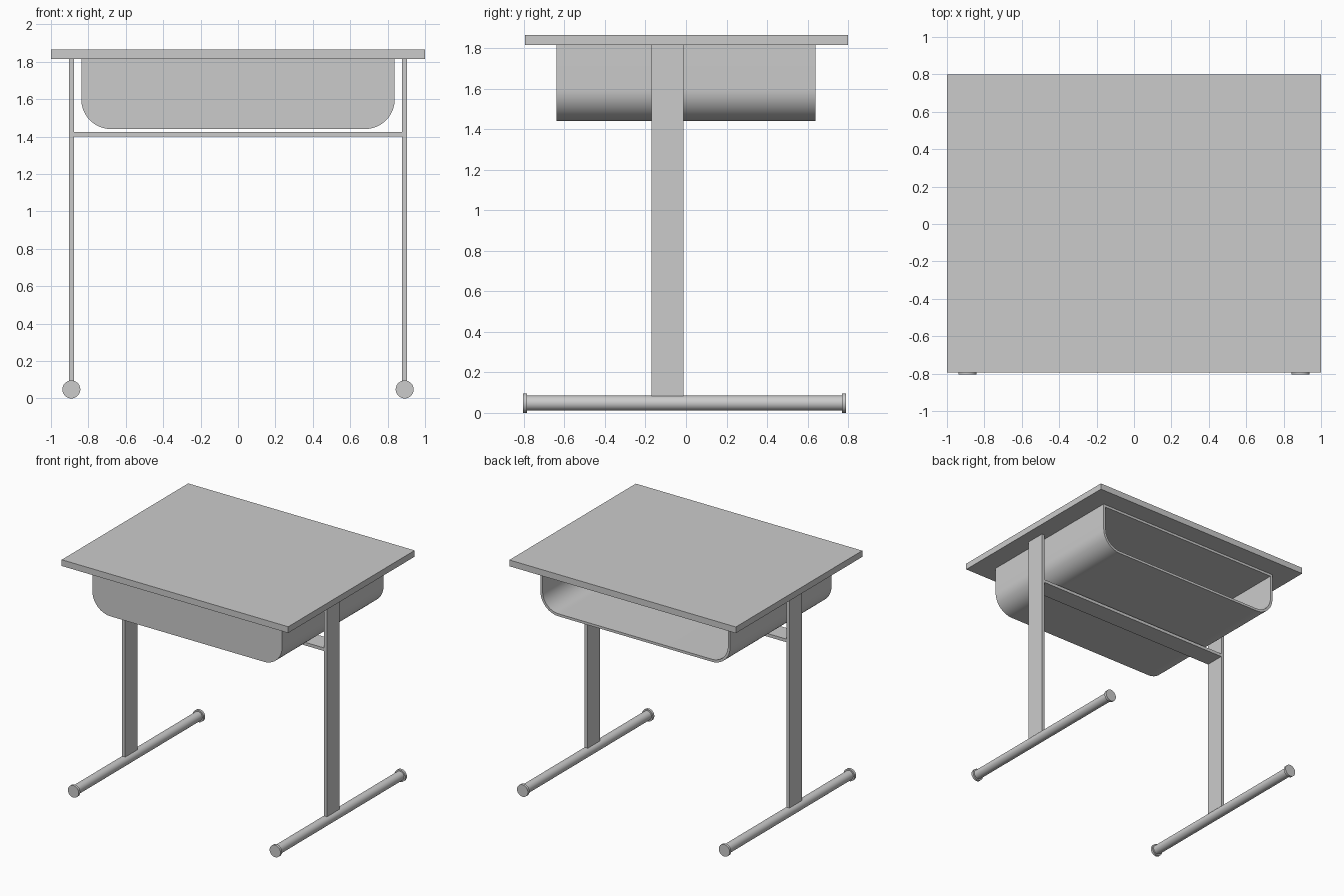
import bpy, bmesh, math
from mathutils import Matrix

if "Cube" in bpy.data.objects:
    bpy.data.objects.remove(bpy.data.objects["Cube"])

grey = bpy.data.materials.new("plain grey")
grey.use_nodes = True
COLOUR = (0.6, 0.6, 0.6, 1)
grey.diffuse_color = COLOUR
grey.node_tree.nodes["Principled BSDF"].inputs["Base Color"].default_value = COLOUR


def finish(name, bm, smooth=False):
    bmesh.ops.recalc_face_normals(bm, faces=bm.faces)
    mesh = bpy.data.meshes.new(name)
    bm.to_mesh(mesh)
    bm.free()
    mesh.materials.append(grey)
    obj = bpy.data.objects.new(name, mesh)
    bpy.context.collection.objects.link(obj)
    if smooth:
        bpy.ops.object.select_all(action='DESELECT')
        obj.select_set(True)
        bpy.context.view_layer.objects.active = obj
        bpy.ops.object.shade_smooth_by_angle(angle=math.radians(35))
    return obj


def box(name, x0, x1, y0, y1, z0, z1):
    bm = bmesh.new()
    bmesh.ops.create_cube(bm, size=1)
    bmesh.ops.scale(bm, vec=(x1 - x0, y1 - y0, z1 - z0), verts=bm.verts)
    bmesh.ops.translate(bm, vec=((x0 + x1) / 2, (y0 + y1) / 2, (z0 + z1) / 2), verts=bm.verts)
    return finish(name, bm)


def rod(name, x, z, radius, y0, y1):
    bm = bmesh.new()
    place = Matrix.Translation((x, (y0 + y1) / 2, z)) @ Matrix.Rotation(math.pi / 2, 4, 'X')
    bmesh.ops.create_cone(bm, cap_ends=True, segments=40, radius1=radius, radius2=radius,
                          depth=y1 - y0, matrix=place)
    return finish(name, bm, True)


def tray_section(half, bottom, top, radius, steps=14):
    """U-shaped outline with two rounded lower corners."""
    pts = [(half, top)]
    for i in range(steps + 1):
        a = -math.pi / 2 * i / steps
        pts.append((half - radius + radius * math.cos(a), bottom + radius + radius * math.sin(a)))
    return pts + [(-x, z) for x, z in reversed(pts)]


# Tabletop
TOP = 1.815
box("tabletop", -1, 1, -0.795, 0.8, TOP, 1.865)

# Storage tray, closed at the front and open at the back
WALL = 0.02
FRONT, BACK = -0.64, 0.64
outer = tray_section(0.838, 1.44, TOP, 0.16)
inner = tray_section(0.838 - WALL, 1.44 + WALL, TOP - WALL, 0.16 - WALL)
bm = bmesh.new()


def ring(section, y):
    return [bm.verts.new((x, y, z)) for x, z in section]


rings = [ring(outer, FRONT), ring(outer, BACK), ring(inner, BACK), ring(inner, FRONT + WALL)]
bm.faces.new(rings[0])
bm.faces.new(rings[-1])
for a, b in zip(rings, rings[1:]):
    for i in range(len(a)):
        j = (i + 1) % len(a)
        bm.faces.new((a[i], a[j], b[j], b[i]))
finish("storage_tray", bm, True)

# Legs, foot tubes and end caps on each side
for side, s in (("left", 1), ("right", -1)):
    x = 0.891 * s
    box(side + "_leg", x - 0.013, x + 0.013, -0.17, -0.013, 0.08, TOP)
    rod(side + "_foot_tube", x, 0.048, 0.037, -0.79, 0.78)
    rod(side + "_front_cap", x, 0.048, 0.048, -0.805, -0.785)
    rod(side + "_back_cap", x, 0.048, 0.048, 0.77, 0.79)

# Crossbar between the legs
box("crossbar", -0.88, 0.88, -0.17, -0.013, 1.4, 1.425)
